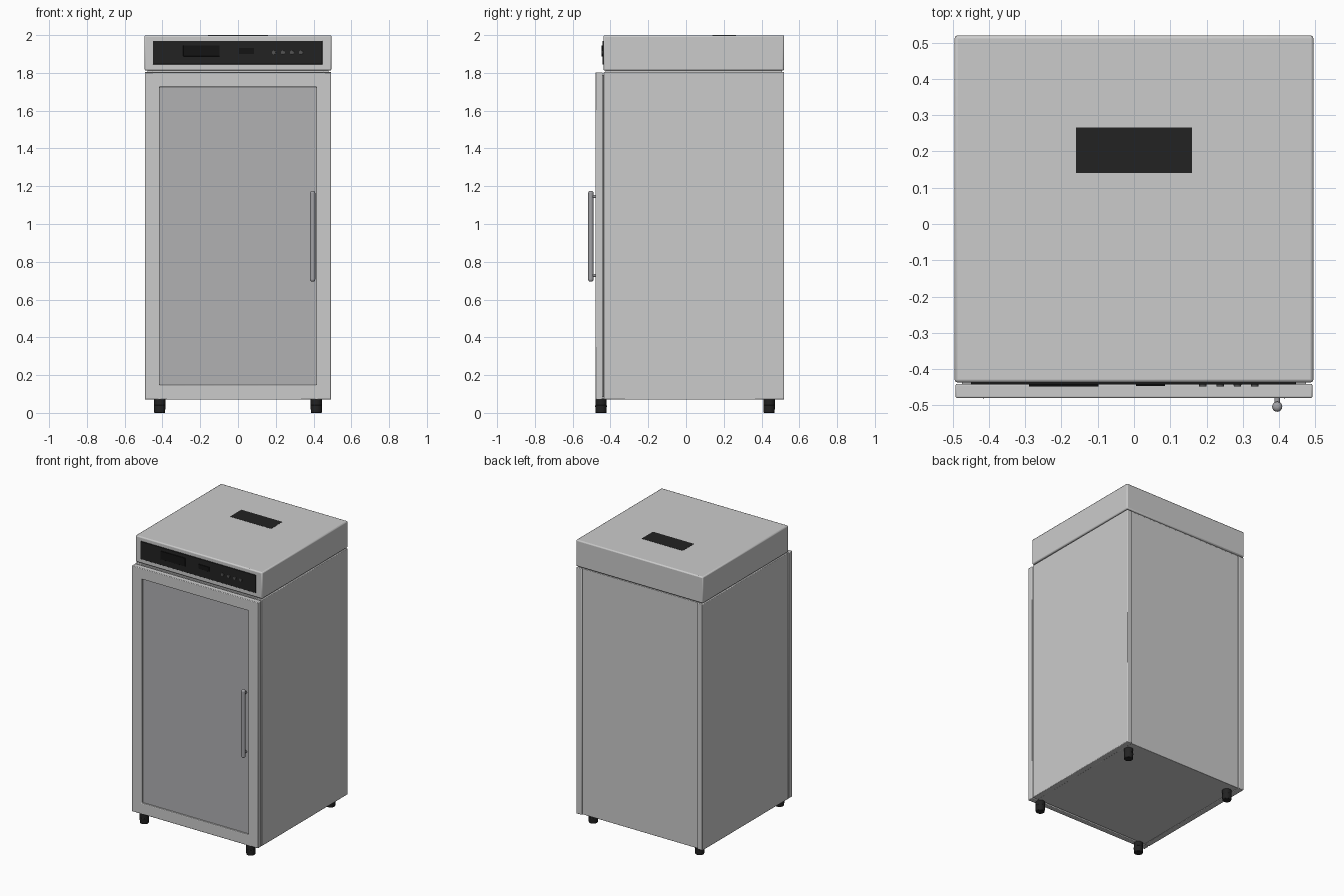
import bpy, bmesh
from mathutils import Matrix, Vector

if "Cube" in bpy.data.objects:
    bpy.data.objects.remove(bpy.data.objects["Cube"])


def material(name, rgb):
    m = bpy.data.materials.new(name)
    m.diffuse_color = (*rgb, 1)
    m.use_nodes = True
    m.node_tree.nodes["Principled BSDF"].inputs["Base Color"].default_value = m.diffuse_color
    return m


STEEL = material("painted_steel", (0.58, 0.58, 0.55))
GLASS = material("door_glass", (0.44, 0.44, 0.45))
BLACK = material("black_plastic", (0.016, 0.016, 0.016))
SCREEN = material("dark_screen", (0.007, 0.007, 0.007))
BUTTON = material("button_grey", (0.09, 0.09, 0.09))
METAL = material("handle_metal", (0.36, 0.36, 0.38))


def finish(name, bm, mat, bevel=0, segments=2):
    mesh = bpy.data.meshes.new(name)
    bm.to_mesh(mesh)
    bm.free()
    ob = bpy.data.objects.new(name, mesh)
    bpy.context.collection.objects.link(ob)
    mesh.materials.append(mat)
    if bevel:
        mod = ob.modifiers.new("soft_edges", 'BEVEL')
        mod.width, mod.segments, mod.limit_method = bevel, segments, 'ANGLE'
    bpy.ops.object.select_all(action='DESELECT')
    ob.select_set(True)
    bpy.context.view_layer.objects.active = ob
    bpy.ops.object.shade_smooth_by_angle(angle=0.6)
    return ob


def box(name, x, y, z, mat=STEEL, bevel=0.004):
    """Box from (min, max) pairs on each axis."""
    bm = bmesh.new()
    lo, hi = Vector((x[0], y[0], z[0])), Vector((x[1], y[1], z[1]))
    bmesh.ops.create_cube(bm, size=1, matrix=Matrix.Translation((lo + hi) / 2)
                          @ Matrix.Diagonal((*(hi - lo), 1)))
    return finish(name, bm, mat, bevel)


def rod(name, start, end, r, mat, r2=None, bevel=0, segments=2):
    """Cylinder or cone between two points."""
    a, b = Vector(start), Vector(end)
    d = b - a
    bm = bmesh.new()
    rot = d.to_track_quat('Z', 'Y').to_matrix().to_4x4()
    bmesh.ops.create_cone(bm, cap_ends=True, segments=24, radius1=r,
                          radius2=r if r2 is None else r2, depth=d.length,
                          matrix=Matrix.Translation((a + b) / 2) @ rot)
    return finish(name, bm, mat, bevel, segments)


# Cabinet shell: side walls, slightly inset back, floor and ceiling
for side, s in (("left", -1), ("right", 1)):
    box(side + "_wall", sorted((s * 0.45, s * 0.492)), (-0.436, 0.52), (0.07, 1.806))
box("back_panel", (-0.452, 0.452), (0.47, 0.512), (0.072, 1.806), bevel=0.002)
box("cabinet_floor", (-0.452, 0.452), (-0.434, 0.48), (0.072, 0.13), bevel=0.002)
box("cabinet_ceiling", (-0.452, 0.452), (-0.434, 0.48), (1.75, 1.806), bevel=0.002)

# Machine housing on top, with its vent plate
box("top_housing", (-0.495, 0.495), (-0.437, 0.52), (1.812, 1.999), bevel=0.008)
box("housing_seat", (-0.48, 0.48), (-0.425, 0.508), (1.80, 1.82), bevel=0)
box("top_vent_plate", (-0.16, 0.16), (0.14, 0.266), (1.985, 2.0), BLACK, 0)

# Door frame: outer and inner loops bridged front and back
bm = bmesh.new()
rings = []
for hx, z0, z1, y in ((0.492, 0.07, 1.803, -0.48), (0.415, 0.147, 1.726, -0.48),
                      (0.415, 0.147, 1.726, -0.441), (0.492, 0.07, 1.803, -0.441)):
    rings.append([bm.verts.new(c) for c in
                  ((-hx, y, z0), (hx, y, z0), (hx, y, z1), (-hx, y, z1))])
for a, b in zip(rings, rings[1:] + rings[:1]):
    for i in range(4):
        j = (i + 1) % 4
        bm.faces.new((a[i], a[j], b[j], b[i]))
bmesh.ops.recalc_face_normals(bm, faces=bm.faces)
finish("door_frame", bm, STEEL, 0.004)
box("door_glass_pane", (-0.417, 0.417), (-0.465, -0.45), (0.145, 1.728), GLASS, 0)
box("door_gasket", (-0.475, 0.475), (-0.446, -0.43), (0.085, 1.79), bevel=0)

# Handle bar with two standoffs
rod("handle_bar", (0.395, -0.504, 0.695), (0.395, -0.504, 1.175), 0.014, METAL,
    bevel=0.011, segments=4)
for i, z in enumerate((0.728, 1.145)):
    rod(f"handle_standoff_{i}", (0.395, -0.504, z), (0.395, -0.476, z), 0.008, METAL)

# Control panel with displays and buttons
box("control_panel", (-0.45, 0.447), (-0.443, -0.43), (1.845, 1.97), BLACK, 0.002)
box("main_display", (-0.29, -0.098), (-0.448, -0.44), (1.888, 1.946), SCREEN, 0.001)
box("small_display", (0.005, 0.086), (-0.447, -0.44), (1.90, 1.932), SCREEN, 0.001)
for i in range(4):
    x = 0.19 + 0.0477 * i
    rod(f"button_{i}", (x, -0.44, 1.908), (x, -0.448, 1.908), 0.011, BUTTON, 0.010)

# Four feet: wide pad below a slimmer collar
for x in (-0.415, 0.415):
    for y in (-0.45, 0.44):
        tag = ("left" if x < 0 else "right") + ("_front" if y < 0 else "_back")
        rod(tag + "_foot_pad", (x, y, 0), (x, y, 0.042), 0.029, BLACK, 0.031, 0.003)
        rod(tag + "_foot_collar", (x, y, 0.04), (x, y, 0.075), 0.030, BLACK)
